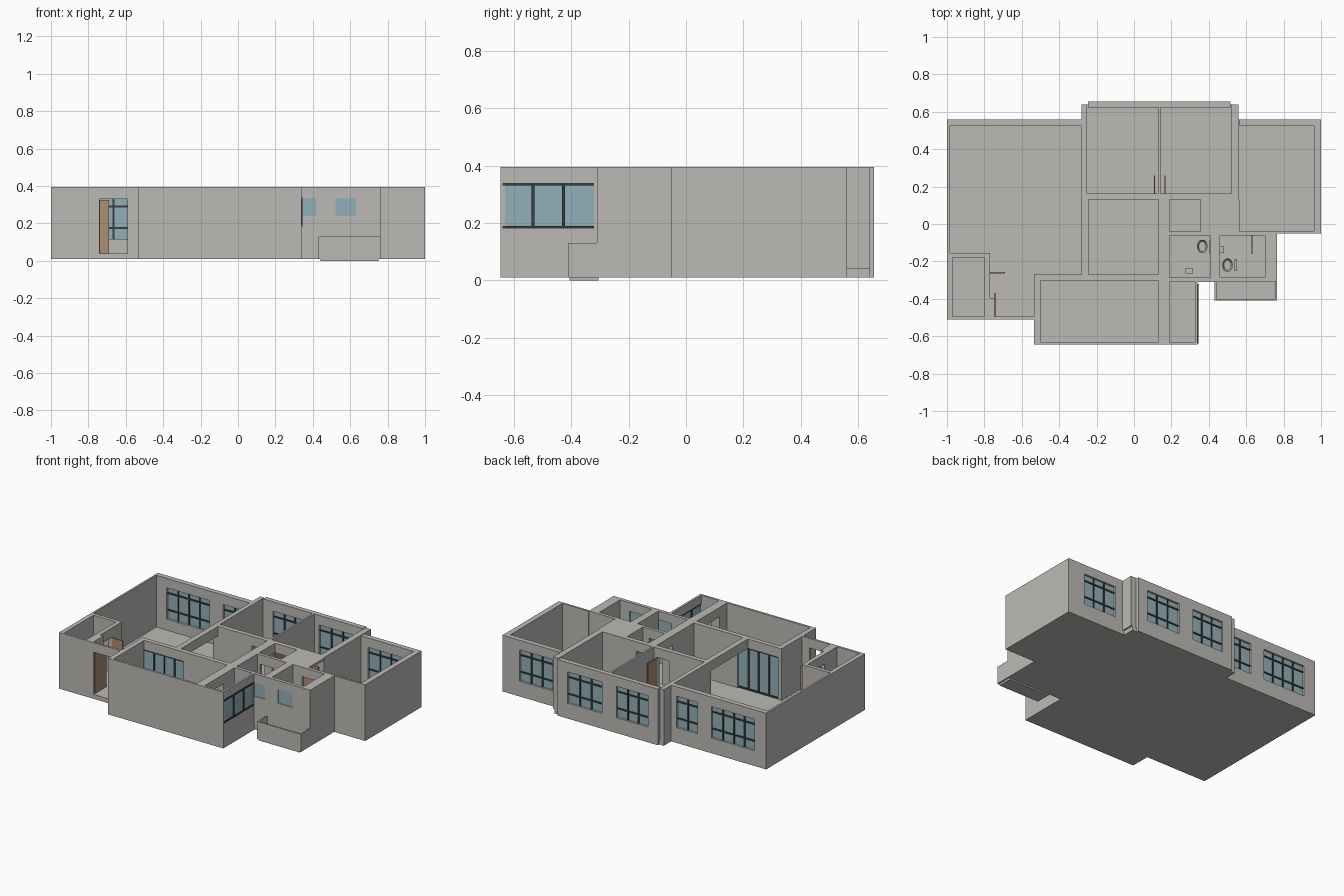
import bpy, bmesh
from mathutils import Matrix, Vector

old = bpy.data.objects.get("Cube")
if old:
    bpy.data.objects.remove(old, do_unlink=True)

BASE, FLOOR, HEAD, TOP = 0.01, 0.04, 0.33, 0.395


def material(name, rgb):
    m = bpy.data.materials.new(name)
    m.use_nodes = True
    m.diffuse_color = (*rgb, 1)
    m.node_tree.nodes["Principled BSDF"].inputs["Base Color"].default_value = (*rgb, 1)
    return m


plaster = material("warm grey plaster", (0.5, 0.49, 0.465))
glass = material("blue glass", (0.29, 0.44, 0.49))
metal = material("dark metal", (0.04, 0.045, 0.045))
wood = material("brown wood", (0.43, 0.27, 0.17))


def finish(name, bm, mat):
    bmesh.ops.recalc_face_normals(bm, faces=bm.faces)
    mesh = bpy.data.meshes.new(name)
    bm.to_mesh(mesh)
    bm.free()
    mesh.materials.append(mat)
    ob = bpy.data.objects.new(name, mesh)
    bpy.context.collection.objects.link(ob)
    return ob


def boxes(name, spans, mat):
    """One object from boxes given as x0, x1, y0, y1, z0, z1."""
    bm = bmesh.new()
    for s in spans:
        lo, hi = Vector(s[0::2]), Vector(s[1::2])
        size = Matrix.Diagonal((*(hi - lo), 1))
        bmesh.ops.create_cube(bm, size=1, matrix=Matrix.Translation((lo + hi) / 2) @ size)
    return finish(name, bm, mat)


def wall(name, x0, x1, y0, y1, holes=(), z0=FLOOR):
    """Wall along its longer side, with openings given as start, end, bottom, top."""
    along_x = x1 - x0 > y1 - y0
    pos, end = (x0, x1) if along_x else (y0, y1)
    parts = []
    for a, b, low, high in sorted(holes):
        parts += [(pos, a, z0, TOP), (a, b, z0, low), (a, b, high, TOP)]
        pos = b
    parts.append((pos, end, z0, TOP))
    spans = [(a, b, y0, y1, c, d) if along_x else (x0, x1, a, b, c, d)
             for a, b, c, d in parts if b - a > 0.001 and d - c > 0.001]
    boxes(name, spans, plaster)


def window(name, axis, at, hole, panes, rails):
    """Glass sheet with upright bars between panes and level rails."""
    a, b, low, high = hole
    t = 0.005

    def span(u0, u1, half, c, d):
        if axis == "x":
            return (u0, u1, at - half, at + half, c, d)
        return (at - half, at + half, u0, u1, c, d)

    boxes(name + "_glass", [span(a, b, 0.003, low, high)], glass)
    bars = [span(a, b, 0.009, z - t, z + t) for z in rails]
    for i in range(1, panes):
        u = a + (b - a) * i / panes
        bars.append(span(u - t, u + t, 0.009, low, high))
    if bars:
        boxes(name + "_bars", bars, metal)


# Floor slab follows the outer outline
outline = [(-1, -.51), (-.535, -.51), (-.535, -.645), (.34, -.645), (.34, -.305),
           (.765, -.305), (.765, -.05), (1, -.05), (1, .56), (.55, .56), (.55, .64),
           (.515, .64), (.515, .655), (-.245, .655), (-.245, .64), (-.28, .64),
           (-.28, .56), (-1, .56)]
bm = bmesh.new()
base = bm.faces.new([bm.verts.new((x, y, BASE)) for x, y in outline])
top = bmesh.ops.extrude_face_region(bm, geom=[base])
bmesh.ops.translate(bm, vec=(0, 0, FLOOR - BASE),
                    verts=[v for v in top["geom"] if isinstance(v, bmesh.types.BMVert)])
finish("floor_slab", bm, plaster)

# Back walls and their windows
living = [(-.91, -.585, .115, HEAD), (-.48, -.32, .115, HEAD)]
bedrooms = [(-.17, .07, .115, HEAD), (.18, .44, .115, HEAD)]
right_room = [(.62, .87, .115, HEAD)]
wall("living_back_wall", -1, -.28, .525, .56, living)
wall("bedroom_back_wall", -.245, .515, .622, .655, bedrooms)
wall("right_room_back_wall", .565, 1, .525, .56, right_room)
for name, holes, y, counts in (("living_window", living, .543, (4, 2)),
                               ("bedroom_window", bedrooms, .638, (3, 3)),
                               ("right_room_window", right_room, .543, (3,))):
    for i, (hole, n) in enumerate(zip(holes, counts)):
        window(f"{name}_{i + 1}", "x", y, hole, n, (.175, .29))

# Living room and entry
entry = (-.74, -.59, FLOOR, HEAD)
wall("living_left_wall", -1, -.987, -.155, .525)
wall("entry_front_wall", -.77, -.535, -.51, -.495, [entry])
wall("entry_right_wall", -.535, -.515, -.495, -.27)
boxes("living_beam", [(-.28, -.243, -.27, .13, HEAD, TOP)], plaster)

# Corner washroom beside the entry
wall("washroom_left_wall", -1, -.97, -.51, -.155)
wall("washroom_back_wall", -.97, -.80, -.18, -.155)
wall("washroom_front_wall", -.97, -.77, -.51, -.495)
wall("washroom_right_wall", -.80, -.77, -.495, -.155, [(-.36, -.26, FLOOR, HEAD)])
wall("entry_pier", -.77, -.745, -.495, -.395)

# Bedrooms
wall("bedroom_left_wall", -.28, -.25, .13, .64)
wall("bedroom_divider", .13, .143, .16, .622)
wall("bedroom_right_wall", .52, .56, .13, .64)
wall("bedroom_front_wall", -.25, .56, .13, .162,
     [(.01, .11, FLOOR, HEAD), (.165, .265, FLOOR, HEAD)])

# Kitchen and laundry
slider = (-.51, -.2, FLOOR, HEAD)
laundry = (-.638, -.32, .18, .34)
wall("kitchen_back_wall", -.535, .13, -.302, -.27, [slider])
window("kitchen_sliding_door", "x", -.286, slider, 4, (.045, .325))
wall("kitchen_left_wall", -.535, -.5, -.645, -.302)
wall("kitchen_front_wall", -.5, .34, -.645, -.63)
wall("kitchen_divider", .13, .19, -.63, -.302, [(-.55, -.43, FLOOR, HEAD)])
wall("laundry_right_wall", .325, .34, -.645, -.305, [laundry])
window("laundry_window", "y", .335, laundry, 3, (.185, .335))

# Corridor and bathrooms
small = [(.31, .42, .24, .335), (.52, .63, .24, .335)]
wall("bathroom_left_wall", .13, .19, -.302, -.04)
boxes("corridor_beam", [(.13, .19, -.04, .13, HEAD, TOP)], plaster)
wall("bathroom_front_wall", .13, .765, -.31, -.287, small)
wall("bathroom_back_wall", .19, .765, -.062, -.04,
     [(.21, .31, FLOOR, HEAD), (.53, .63, FLOOR, HEAD)])
wall("bathroom_divider", .41, .46, -.287, -.062)
wall("bathroom_right_wall", .70, .765, -.305, -.04)
for i, hole in enumerate(small):
    window(f"bathroom_window_{i + 1}", "x", -.303, hole, 1, ())

# Right room and its lowered ceiling
wall("corridor_end_wall", .355, .372, -.04, .13, [(.02, .115, FLOOR, HEAD)])
boxes("lowered_ceiling", [(.372, .565, -.04, .13, .38, TOP)], plaster)
wall("right_room_right_wall", .963, 1, -.05, .525)
wall("right_room_front_wall", .765, .963, -.05, -.037)

# Open door leaves
leaves = [("entry_door", -.745, -.738, -.495, -.37), ("washroom_door", -.77, -.69, -.264, -.257),
          ("bedroom_door_1", .106, .113, .162, .26), ("bedroom_door_2", .162, .169, .162, .26),
          ("right_room_door", .385, .525, .118, .125), ("bathroom_door", .627, .634, -.16, -.062)]
for name, x0, x1, y0, y1 in leaves:
    boxes(name, [(x0, x1, y0, y1, FLOOR, HEAD - .005)], wood)

# Low balcony box
boxes("balcony", [(.44, .75, -.405, -.305, 0, .015), (.43, .765, -.41, -.40, .01, .13),
                  (.43, .44, -.40, -.305, .01, .13), (.755, .765, -.40, -.305, .01, .13)], plaster)


def toilet(name, x, y, side):
    bm = bmesh.new()
    bmesh.ops.create_cone(bm, cap_ends=True, segments=20, radius1=.018, radius2=.033, depth=.055,
                          matrix=Matrix.Translation((x, y, .0675)) @ Matrix.Diagonal((.85, 1.1, 1, 1)))
    rim = [f for f in bm.faces if f.normal.z > .9]
    bmesh.ops.inset_region(bm, faces=rim, thickness=.009)
    bmesh.ops.translate(bm, vec=(0, 0, -.025), verts=list({v for f in rim for v in f.verts}))
    finish(name + "_bowl", bm, plaster)
    c = x + side * .043
    boxes(name + "_tank", [(c - .007, c + .007, y - .032, y + .032, .06, .13)], plaster)


toilet("toilet_1", .365, -.12, 1)
toilet("toilet_2", .50, -.22, 1)
boxes("basins", [(.275, .315, -.265, -.235, .09, .115), (.46, .48, -.155, -.12, .09, .115)], plaster)
